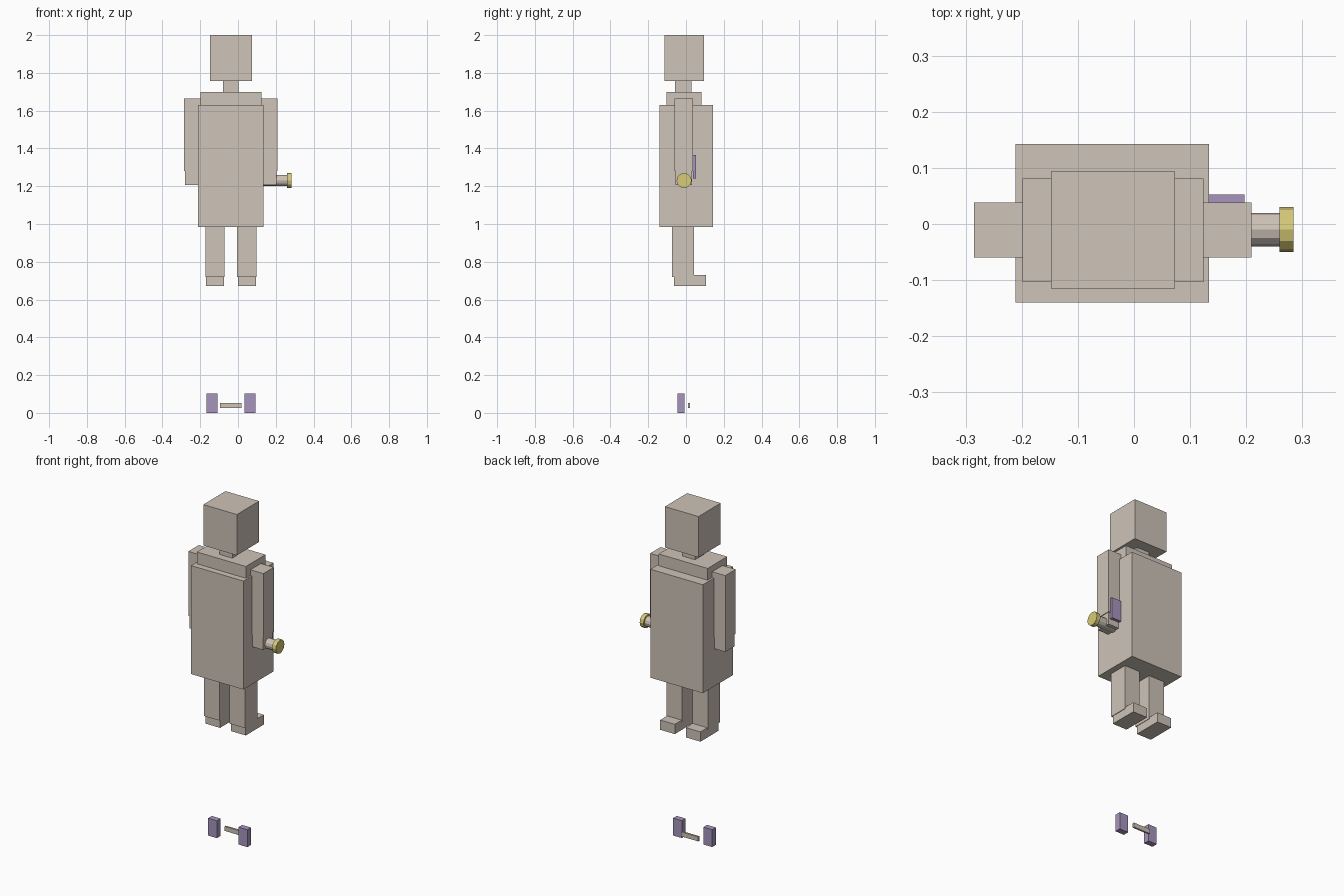
import bpy
from math import pi

cube = bpy.data.objects.get("Cube")
if cube:
    bpy.data.objects.remove(cube, do_unlink=True)


def material(name, rgb):
    m = bpy.data.materials.new(name)
    m.use_nodes = True
    m.diffuse_color = (*rgb, 1)
    m.node_tree.nodes["Principled BSDF"].inputs["Base Color"].default_value = (*rgb, 1)
    return m


beige = material("warm beige", (0.62, 0.55, 0.48))
purple = material("soft purple", (0.39, 0.30, 0.51))
yellow = material("dull yellow", (0.68, 0.59, 0.19))


def box(name, x, y, z, mat=beige):
    """Box from (low, high) ranges on each axis."""
    mid = [(a + b) / 2 for a, b in (x, y, z)]
    bpy.ops.mesh.primitive_cube_add(size=1, location=mid)
    ob = bpy.context.object
    ob.name = name
    ob.scale = [b - a for a, b in (x, y, z)]
    bpy.ops.object.transform_apply(location=False, rotation=False, scale=True)
    ob.data.materials.append(mat)


def rod(name, x, radius, mat):
    """Twelve-sided rod along x, at hand height."""
    bpy.ops.mesh.primitive_cylinder_add(
        vertices=12, radius=radius, depth=x[1] - x[0],
        location=(sum(x) / 2, -0.01, 1.23), rotation=(0, pi / 2, 0))
    ob = bpy.context.object
    ob.name = name
    ob.data.materials.append(mat)


# Head, neck and torso
box("head", (-0.148, 0.073), (-0.115, 0.094), (1.757, 2.0))
box("neck", (-0.08, 0.003), (-0.058, 0.029), (1.69, 1.77))
box("shoulders", (-0.199, 0.124), (-0.103, 0.081), (1.5, 1.70))
box("torso", (-0.211, 0.134), (-0.14, 0.143), (0.985, 1.63))

# Arms with slightly narrower hands
for side, inner, outer, sign in (("right", -0.199, -0.285, -1), ("left", 0.124, 0.209, 1)):
    box(side + "_arm", sorted((inner, outer)), (-0.06, 0.038), (1.28, 1.664))
    box(side + "_hand", sorted((inner, outer - sign * 0.004)), (-0.056, 0.032), (1.207, 1.28))

# Legs and feet, toes towards the back
for side, x in (("right", -0.122), ("left", 0.047)):
    box(side + "_leg", (x - 0.051, x + 0.051), (-0.073, 0.042), (0.72, 0.99))
    box(side + "_foot", (x - 0.048, x + 0.048), (-0.063, 0.107), (0.672, 0.73))

# Handle and knob held in the left hand, with a plate on the arm
rod("handle", (0.12, 0.262), 0.03, beige)
rod("handle_knob", (0.259, 0.284), 0.04, yellow)
box("arm_plate", (0.125, 0.197), (0.036, 0.053), (1.24, 1.365), purple)

# Loose blocks and bar on the ground
for side, x in (("right", -0.137), ("left", 0.063)):
    box(side + "_ground_block", (x - 0.029, x + 0.029), (-0.044, -0.009), (0, 0.103), purple)
box("ground_bar", (-0.095, 0.018), (0.01, 0.021), (0.026, 0.053))
